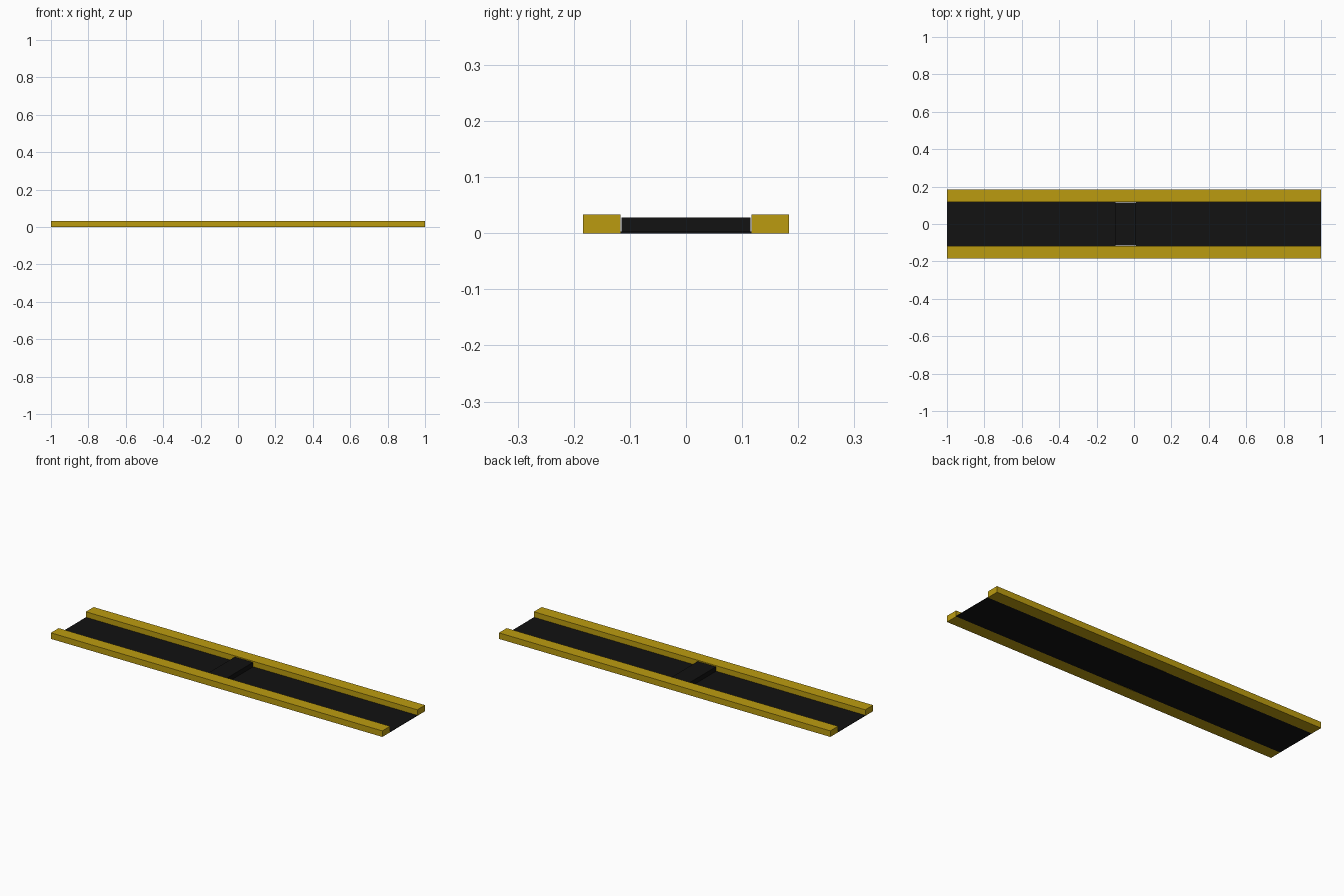
import bpy

if "Cube" in bpy.data.objects:
    bpy.data.objects.remove(bpy.data.objects["Cube"])


def material(name, color):
    m = bpy.data.materials.new(name)
    m.diffuse_color = (*color, 1.0)
    m.use_nodes = True
    m.node_tree.nodes["Principled BSDF"].inputs["Base Color"].default_value = m.diffuse_color
    return m


yellow = material("yellow_paint", (0.50, 0.33, 0.005))
black = material("black_rubber", (0.006, 0.006, 0.006))


def box(name, x, y, z, mat):
    """Box from (min, max) ranges on each axis."""
    corners = [(a, b, c) for a in x for b in y for c in z]
    faces = [(0, 1, 3, 2), (4, 6, 7, 5), (0, 4, 5, 1),
             (2, 3, 7, 6), (0, 2, 6, 4), (1, 5, 7, 3)]
    mesh = bpy.data.meshes.new(name)
    mesh.from_pydata(corners, [], faces)
    mesh.materials.append(mat)
    obj = bpy.data.objects.new(name, mesh)
    bpy.context.collection.objects.link(obj)
    return obj


INNER, OUTER = 0.117, 0.184
BUMP = (-0.1, 0.01)

# Side rails
box("front_rail", (-1, 1), (-OUTER, -INNER), (0, 0.033), yellow)
box("back_rail", (-1, 1), (INNER, OUTER), (0, 0.033), yellow)

# Thin floor on either side of the raised block
box("left_floor", (-1, BUMP[0]), (-INNER, INNER), (0, 0.003), black)
box("right_floor", (BUMP[1], 1), (-INNER, INNER), (0, 0.003), black)

# Raised block across the channel, with a hairline gap to the rails
box("raised_block", BUMP, (-0.115, 0.115), (0, 0.028), black)
